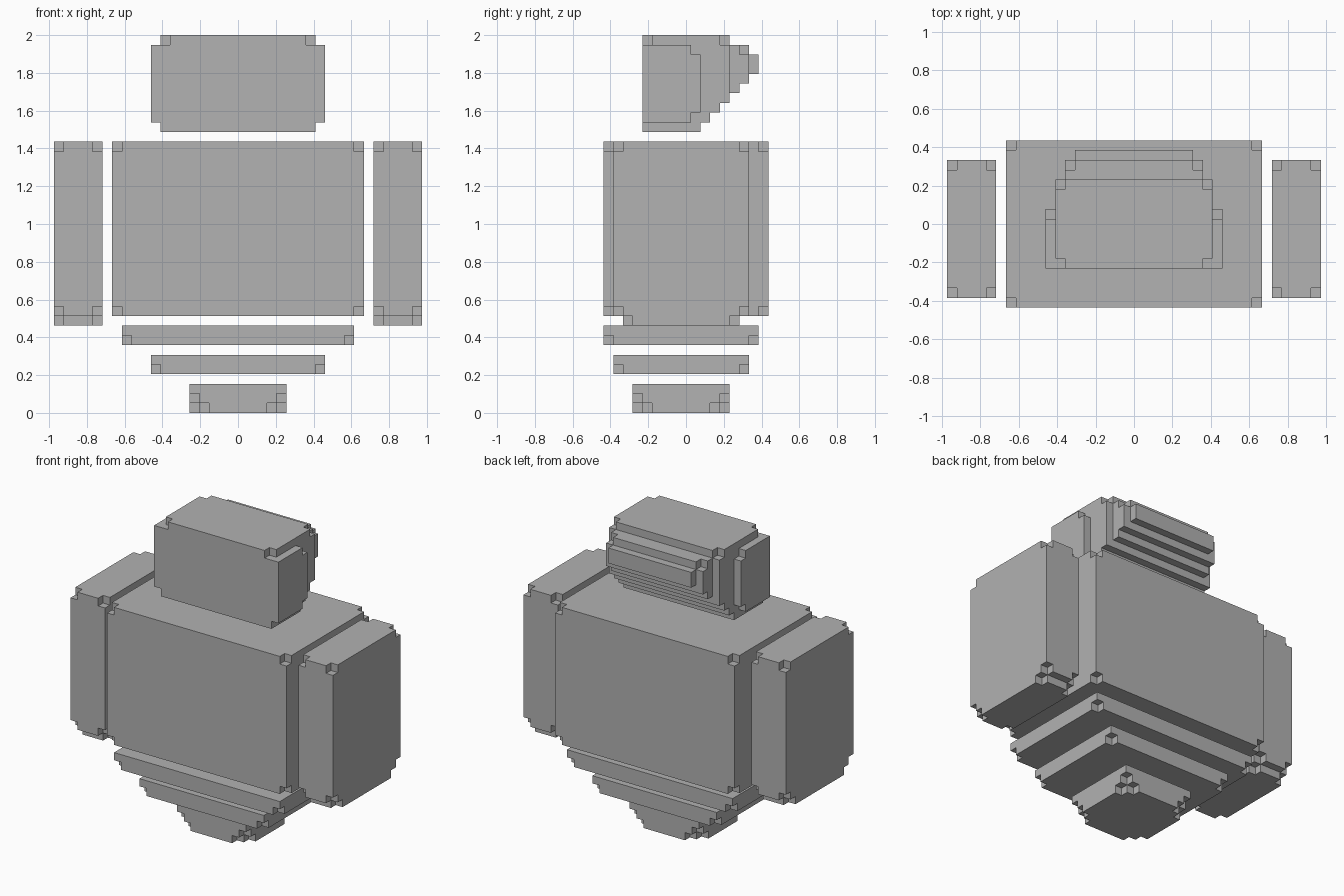
import bpy, bmesh
from itertools import product
from mathutils import Vector

cube = bpy.data.objects.get("Cube")
if cube:
    bpy.data.objects.remove(cube, do_unlink=True)

U = 2 / 39          # edge of one block
Y_MID = 8.5         # block row at the centre of the depth

grey = bpy.data.materials.new("plain grey")
grey.use_nodes = True
grey.diffuse_color = (0.445, 0.445, 0.445, 1)
grey.node_tree.nodes["Principled BSDF"].inputs["Base Color"].default_value = grey.diffuse_color


def box(xs, ys, zs):
    """Set of blocks filling a box given by (start, end) ranges."""
    return set(product(range(*xs), range(*ys), range(*zs)))


def corners(xs, ys, zs, front=True, size=1):
    """Corner blocks on the upright edges of a box, as an L when size is 2."""
    out = set()
    for x, y, z in box(xs, ys, zs):
        dx = min(x - xs[0], xs[1] - 1 - x)
        dy = min(y - ys[0], ys[1] - 1 - y) if front else ys[1] - 1 - y
        if dx + dy < size:
            out.add((x, y, z))
    return out


def build(name, cells):
    """Skin the outside of a set of blocks and merge its flat areas."""
    bm = bmesh.new()
    verts = {}
    for cell in cells:
        for axis, side in product(range(3), (0, 1)):
            near = list(cell)
            near[axis] += 2 * side - 1
            if tuple(near) in cells:
                continue
            a, b = (axis + 1) % 3, (axis + 2) % 3
            ring = []
            for i, j in ((0, 0), (1, 0), (1, 1), (0, 1)):
                p = list(cell)
                p[axis] += side
                p[a] += i
                p[b] += j
                key = tuple(p)
                if key not in verts:
                    verts[key] = bm.verts.new(Vector((p[0], p[1] - Y_MID, p[2])) * U)
                ring.append(verts[key])
            bm.faces.new(ring if side else ring[::-1])
    bmesh.ops.dissolve_limit(bm, angle_limit=0.01, verts=bm.verts[:], edges=bm.edges[:])
    mesh = bpy.data.meshes.new(name)
    bm.to_mesh(mesh)
    bm.free()
    mesh.materials.append(grey)
    obj = bpy.data.objects.new(name, mesh)
    bpy.context.collection.objects.link(obj)
    return obj


# Torso with all eight corners nicked
xs, ys = (-13, 13), (0, 17)
torso = box(xs, ys, (10, 28))
build("torso", torso - corners(xs, ys, (10, 11)) - corners(xs, ys, (27, 28)))

# Arms, with a narrower bottom layer
for name, xs in (("left_arm", (14, 19)), ("right_arm", (-19, -14))):
    ys, foot = (1, 15), (2, 14)
    arm = box(xs, ys, (10, 28)) - corners(xs, ys, (10, 11)) - corners(xs, ys, (27, 28))
    arm |= box(xs, foot, (9, 10)) - corners(xs, foot, (9, 10))
    build(name, arm)

# Floating slabs that taper below the torso
for name, half, ys, z in (("upper_slab", 12, (0, 16), 7), ("lower_slab", 9, (1, 15), 4)):
    xs = (-half, half)
    build(name, box(xs, ys, (z, z + 2)) - corners(xs, ys, (z, z + 1)))

# Bottom tip, rounded off in two layers
xs, ys = (-5, 5), (3, 13)
tip = box(xs, ys, (0, 3)) - corners(xs, ys, (1, 2)) - corners(xs, ys, (0, 1), size=2)
build("bottom_tip", tip)

# Head: main block, rear bulge and ridge, stepped underneath, plus side plates
xs, ys = (-8, 8), (4, 13)
head = box(xs, ys, (29, 39)) - corners(xs, ys, (38, 39))
bulge_x, bulge_y = (-7, 7), (13, 15)
head |= box(bulge_x, bulge_y, (33, 38)) - corners(bulge_x, bulge_y, (37, 38), front=False)
head |= box((-6, 6), (15, 16), (35, 37))
head = {c for c in head if c[1] < c[2] - 19}
for xs in ((-9, -8), (8, 9)):
    plate = box(xs, (4, 10), (30, 38))
    head |= plate - box(xs, (9, 10), (30, 31)) - box(xs, (9, 10), (37, 38))
build("head", head)
